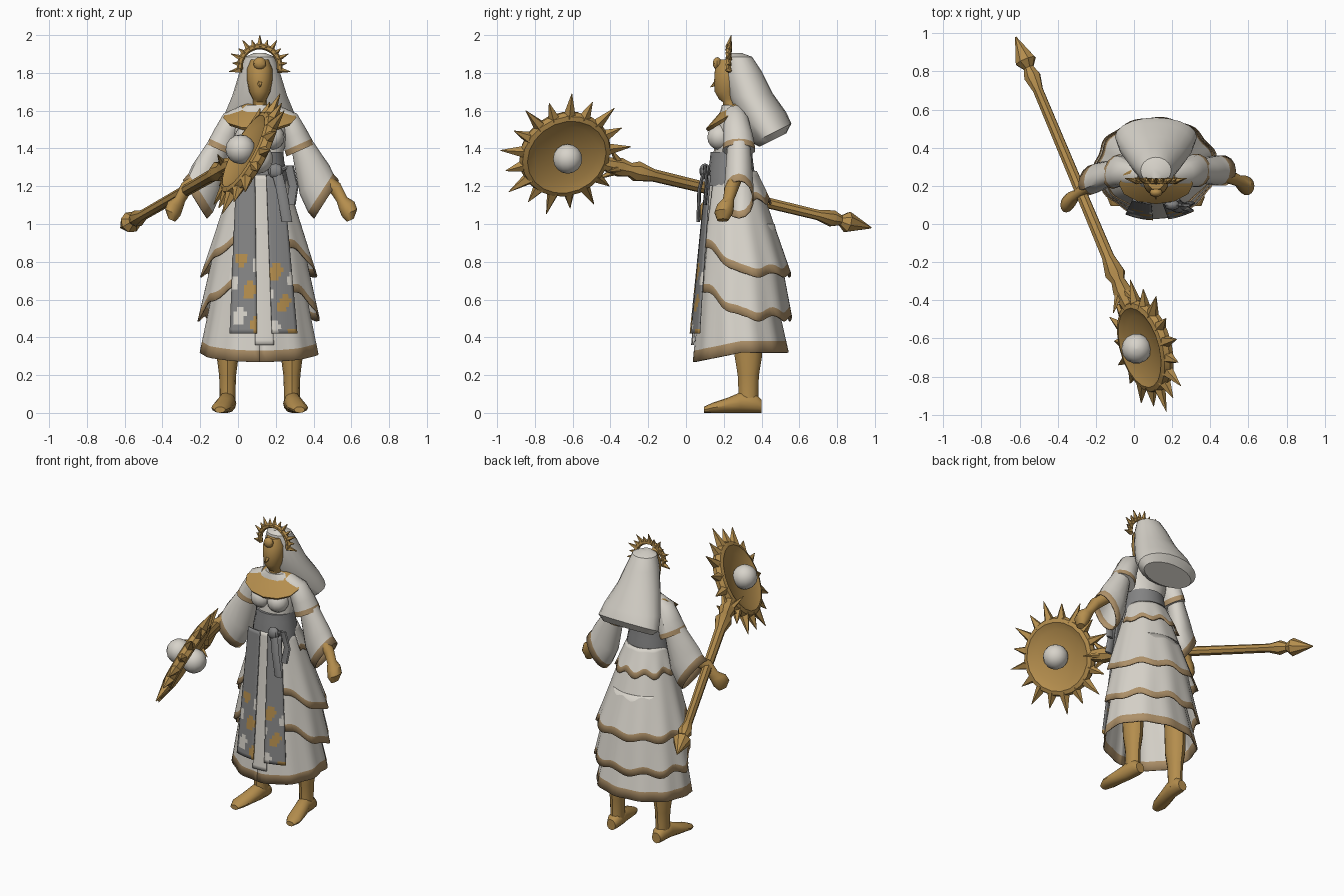
import bpy, bmesh
from math import sin, cos, pi, radians
from mathutils import Vector as V

if "Cube" in bpy.data.objects:
    bpy.data.objects.remove(bpy.data.objects["Cube"])


def material(name, rgb):
    m = bpy.data.materials.new(name)
    m.use_nodes = True
    m.diffuse_color = (*rgb, 1)
    m.node_tree.nodes["Principled BSDF"].inputs["Base Color"].default_value = (*rgb, 1)
    return m


GOLD = material("gold", (0.46, 0.27, 0.075))
WHITE = material("ivory cloth", (0.68, 0.65, 0.59))
TAN = material("tan trim", (0.42, 0.28, 0.14))
GREY = material("grey cloth", (0.23, 0.23, 0.23))
CX = 0.115
made = []


def build(name, verts, faces, mats, index=None, thick=0):
    me = bpy.data.meshes.new(name)
    me.from_pydata([tuple(v) for v in verts], [], faces)
    for m in mats:
        me.materials.append(m)
    for p in me.polygons:
        p.material_index = index[p.index] if index else 0
    bm = bmesh.new()
    bm.from_mesh(me)
    bmesh.ops.recalc_face_normals(bm, faces=bm.faces)
    bm.to_mesh(me)
    bm.free()
    ob = bpy.data.objects.new(name, me)
    bpy.context.collection.objects.link(ob)
    if thick:
        mod = ob.modifiers.new("thickness", 'SOLIDIFY')
        mod.thickness = thick
    made.append(ob)
    return ob


def ring(c, rx, ry=None, axis=(0, 0, 1), n=16):
    c, a = V(c), V(axis).normalized()
    u = V((1, 0, 0)) if abs(a.y) > 0.95 else V((0, 1, 0)).cross(a).normalized()
    v = a.cross(u)
    ry = rx if ry is None else ry
    return [c + u * rx * cos(2 * pi * i / n) + v * ry * sin(2 * pi * i / n) for i in range(n)]


def part(name, pieces, mats, trim=0, caps=(True, True), thick=0):
    """Loft every list of rings; the last `trim` segments use the second material."""
    verts, faces, index = [], [], []
    for rings in pieces:
        base, n = len(verts), len(rings[0])
        verts += [p for r in rings for p in r]
        for k in range(len(rings) - 1):
            for i in range(n):
                j, a = (i + 1) % n, base + k * n
                faces.append((a + i, a + j, a + n + j, a + n + i))
                index.append(1 if k >= len(rings) - 1 - trim else 0)
        for cap, start in zip(caps, (base, base + (len(rings) - 1) * n)):
            if cap:
                faces.append(tuple(range(start, start + n)))
                index.append(0)
    return build(name, verts, faces, mats, index, thick)


def tube(points, radii, n=8):
    pts = [V(p) for p in points]
    last = len(pts) - 1
    return [ring(p, r, None, pts[min(i + 1, last)] - pts[max(i - 1, 0)], n)
            for i, (p, r) in enumerate(zip(pts, radii))]


def cone(a, b, r, n=5):
    return tube([a, b], [r, 0.002], n)


def ball(c, r, sx=1, sy=1, n=14):
    return [ring((c[0], c[1], c[2] - r * cos(t * pi / 8)), r * sx * sin(t * pi / 8) + 0.001,
                 r * sy * sin(t * pi / 8) + 0.001, n=n) for t in range(9)]


def cloth(name, top, low, front_hem, back_hem, arc, trim=0.05, wave=0.0):
    """Hanging cloth between two ellipses (z, rx, ry, cy); angle zero is the front."""
    full, cols, rows = arc[0] == 0, 60, 7
    verts, faces, index = [], [], []
    for k in range(rows + 1):
        for i in range(cols + 1):
            a = radians(arc[0] + (arc[1] - arc[0]) * i / cols)
            hem = back_hem + (front_hem - back_hem) * max(0, cos(a)) + wave * sin(9 * a)
            z = hem + trim * (rows - k) if k >= rows - 1 else top[0] + (hem + trim - top[0]) * k / (rows - 1)
            t = (top[0] - z) / (top[0] - low[0])
            rx, ry, cy = [p + (q - p) * t for p, q in zip(top[1:], low[1:])]
            f = 1 + 0.02 * t * sin(11 * a)
            verts.append((CX + rx * f * sin(a), cy - ry * f * cos(a), z))
            if k < rows and i < cols:
                s = k * (cols + 1) + i
                faces.append((s, s + 1, s + cols + 2, s + cols + 1))
                index.append(int(k == rows - 1))
    return build(name, verts, faces, [WHITE, TAN], index, 0.008)


# Dress: long skirt, two open overskirts, back frill
cloth("long_skirt", (1.28, 0.12, 0.1, 0.23), (0.28, 0.32, 0.255, 0.295), 0.27, 0.32, (0, 360), 0.06)
cloth("upper_overskirt", (1.28, 0.13, 0.12, 0.25), (0.72, 0.31, 0.265, 0.295), 0.92, 0.73, (34, 326), 0.045, 0.012)
cloth("lower_overskirt", (1.0, 0.21, 0.19, 0.28), (0.5, 0.32, 0.265, 0.295), 0.68, 0.5, (32, 328), 0.045, 0.015)
cloth("back_frill", (1.28, 0.135, 0.125, 0.25), (1.1, 0.2, 0.19, 0.27), 1.14, 1.12, (85, 275), 0.035, 0.015)

# Torso, bust and belt
torso = [(1.2, 0.14, 0.11, 0.24), (1.34, 0.115, 0.095, 0.24), (1.46, 0.145, 0.1, 0.25),
         (1.57, 0.16, 0.085, 0.26), (1.63, 0.07, 0.06, 0.25)]
part("torso", [[ring((CX, cy, z), rx, ry) for z, rx, ry, cy in torso]], [WHITE])
part("bust", [ball((CX + s * 0.062, 0.18, 1.46), 0.068) for s in (-1, 1)], [WHITE])
belt = [(1.2, 0.148, 0.128), (1.26, 0.145, 0.125), (1.33, 0.13, 0.115), (1.38, 0.125, 0.11)]
part("belt", [[ring((CX, 0.24, z), rx, ry) for z, rx, ry in belt]], [GREY])

# Patterned front panels and plain middle strip
def panel(name, top, low, z0, z1, mats, lift):
    cols, rows = 8, 36
    verts, faces, index = [], [], []
    for k in range(rows + 1):
        t = k / rows
        for i in range(cols + 1):
            l, r = [p + (q - p) * t for p, q in zip(top, low)]
            x, z = l + (r - l) * i / cols, z0 + (z1 - z0) * t
            verts.append((x, 0.112 - 0.085 * t + 1.2 * (x - CX) ** 2 - lift, z))
            if k < rows and i < cols:
                s = k * (cols + 1) + i
                faces.append((s, s + 1, s + cols + 2, s + cols + 1))
                n = sin(38 * x + 9 * z) + sin(31 * z - 22 * x + 1)
                patch = 1 if n > 1.05 else 2 if n < -1.1 else 0
                index.append(patch if len(mats) > 1 and z < 0.86 else 0)
    build(name, verts, faces, mats, index, 0.009)


panel("right_front_panel", (-0.01, 0.09), (-0.045, 0.1), 1.26, 0.42, [GREY, GOLD, WHITE], 0.008)
panel("left_front_panel", (0.15, 0.24), (0.18, 0.315), 1.26, 0.42, [GREY, GOLD, WHITE], 0.008)
panel("middle_strip", (0.08, 0.16), (0.09, 0.19), 1.26, 0.36, [WHITE], 0.0)

# Sash knot and ribbons
def ribbon(points, w):
    return [ring(p, w, 0.01, (0, 0, 1), 8) for p in points]


part("sash", [ball((0.2, 0.1, 1.28), 0.04, 1, 0.7, 8),
              ribbon([(0.2, 0.1, 1.3), (0.23, 0.07, 1.18), (0.26, 0.065, 1.01)], 0.028),
              ribbon([(0.2, 0.1, 1.27), (0.27, 0.1, 1.31), (0.295, 0.11, 1.2), (0.28, 0.1, 1.1)], 0.025)], [GREY])

# Wide tilted collar
tilt = (0, -0.5, 0.86)
part("collar", [[ring((CX, 0.215, 1.548), 0.18, 0.115, tilt, 12), ring((CX, 0.21, 1.565), 0.195, 0.122, tilt, 12),
                 ring((CX, 0.235, 1.625), 0.07, 0.06, tilt, 12)]], [GOLD])

# Head with nose, neck and brow ornament
head = [(1.56, 0.045, 0.045, 0.25), (1.645, 0.035, 0.04, 0.235), (1.66, 0.036, 0.05, 0.225), (1.7, 0.056, 0.068, 0.22),
        (1.76, 0.067, 0.073, 0.222), (1.82, 0.068, 0.075, 0.228), (1.87, 0.05, 0.06, 0.24)]
part("head", [[ring((CX, cy, z), rx, ry) for z, rx, ry, cy in head],
              cone((CX, 0.165, 1.75), (CX, 0.13, 1.725), 0.018)], [GOLD])
part("brow_ornament", [ball((CX, 0.165, 1.85), 0.033, 1, 0.7, 10)], [GOLD])

# Veil flowing down the back
veil = [(0.265, 1.905, 0.03, 0.03, 0), (0.28, 1.885, 0.08, 0.07, 0), (0.3, 1.81, 0.105, 0.1, 0),
        (0.345, 1.68, 0.145, 0.115, 0.1), (0.41, 1.56, 0.195, 0.125, 0.25), (0.455, 1.48, 0.215, 0.115, 0.5),
        (0.46, 1.445, 0.18, 0.08, 0.5)]
part("veil", [[ring((CX, cy, z), rx, ry, (0, -s, 1), 20) for cy, z, rx, ry, s in veil]], [WHITE])

# Sunburst crown
def fan(r, deg, y):
    return (CX + r * cos(radians(deg)), y, 1.835 + r * sin(radians(deg)))


crown = [tube([fan(0.105, d, 0.225) for d in range(-10, 191, 10)], [0.016] * 21, 6)]
for i in range(13):
    d = -10 + 200 * i / 12
    crown.append(cone(fan(0.1, d, 0.225), fan(0.165 if i % 2 == 0 else 0.145, d, 0.24), 0.019))
part("crown", crown, [GOLD])

# Arms: short cape sleeve, bell sleeve, forearm and hand
def arm_parts(side, word):
    def place(p):
        off = p.x - CX
        if side > 0:
            return p
        return V((CX - off * 0.97, p.y - max(0, off - 0.2) * 0.32, p.z))

    def arm(name, rows, mats, trim=0, caps=(True, True), thick=0):
        rings = [[place(q) for q in ring(c, rx, ry, ax, 14)] for c, rx, ry, ax in rows]
        part(word + name, [rings], mats, trim, caps, thick)

    down, out = (0.4, 0, -0.9), (0.84, 0, -0.55)
    arm("cape_sleeve", [((0.2, 0.26, 1.59), 0.04, 0.05, (1, 0, -0.4)), ((0.26, 0.265, 1.56), 0.058, 0.065, down),
                        ((0.3, 0.275, 1.47), 0.07, 0.08, down), ((0.318, 0.28, 1.42), 0.078, 0.085, down),
                        ((0.33, 0.28, 1.39), 0.08, 0.088, down)], [WHITE, TAN], 1)
    arm("bell_sleeve", [((0.33, 0.28, 1.44), 0.055, 0.06, down), ((0.37, 0.28, 1.34), 0.078, 0.068, down),
                        ((0.405, 0.28, 1.235), 0.11, 0.075, (0.7, 0, -0.7)), ((0.437, 0.28, 1.165), 0.122, 0.08, out),
                        ((0.468, 0.28, 1.13), 0.122, 0.08, out)], [WHITE, TAN], 1, (True, False), 0.008)
    arm("forearm_and_hand", [((0.4, 0.28, 1.28), 0.035, 0.035, down), ((0.52, 0.24, 1.185), 0.038, 0.036, out),
                             ((0.55, 0.225, 1.13), 0.03, 0.03, down), ((0.575, 0.21, 1.1), 0.045, 0.045, down),
                             ((0.59, 0.2, 1.06), 0.045, 0.05, down), ((0.595, 0.195, 1.02), 0.02, 0.03, down)], [GOLD])


arm_parts(1, "left_")
arm_parts(-1, "right_")

# Legs and boots
for side, word in ((1, "left_boot"), (-1, "right_boot")):
    x = CX + side * 0.17
    leg = [(0.04, 0.042), (0.12, 0.042), (0.2, 0.045), (0.3, 0.058), (0.4, 0.06), (0.6, 0.065)]
    foot = [(0.4, 0.032, 0.035, 0), (0.37, 0.046, 0.05, 0), (0.29, 0.046, 0.055, 0.005), (0.22, 0.05, 0.04, 0.02),
            (0.14, 0.05, 0.027, 0.036), (0.095, 0.028, 0.016, 0.04)]
    part(word, [[ring((x, 0.33, z), r, r * 1.25, n=12) for z, r in leg],
                [ring((x + side * dx, y, rz), rx, rz, (0, -1, 0), 12) for y, rx, rz, dx in foot]], [GOLD])

# Staff: pointed shaft ending in a spiked sun disc
tip, hub = V((-0.62, 0.98, 0.98)), V((0.06, -0.64, 1.37))
d = (hub - tip).normalized()
face = V((-0.87, -0.2, 0.45))
face = (face - d * face.dot(d)).normalized()
side = face.cross(d)
length = (hub - tip).length
shaft = [(0, 0.004), (0.14, 0.058), (0.18, 0.028), (0.23, 0.046), (0.31, 0.028), (0.8, 0.03), (1.28, 0.034),
         (1.38, 0.056), (1.42, 0.038), (1.48, 0.052), (1.58, 0.035)]
part("staff_shaft", [tube([tip + d * s for s, r in shaft], [r for s, r in shaft], 8)], [GOLD])
neck = tip + d * 1.46
prongs = [cone(neck, neck + d * 0.12 + q * 0.1, 0.03) for q in (side, -side, face, -face)]
part("staff_prongs", prongs, [GOLD])
rim = [(-0.006, 0.04), (-0.014, 0.17), (-0.036, 0.215), (-0.028, 0.24), (0, 0.25),
       (0.028, 0.24), (0.036, 0.215), (0.014, 0.17), (0.006, 0.04)]
part("sun_disc", [[ring(hub + face * h, r, None, face, 20) for h, r in rim]], [GOLD])
spikes = []
for i in range(1, 17):
    a = 2 * pi * i / 17
    ray = -d * cos(a) + side * sin(a)
    spikes.append(cone(hub + ray * 0.225, hub + ray * (0.36 if i % 2 else 0.33), 0.036))
part("sun_spikes", spikes, [GOLD])
part("sun_orb", [ball(hub + face * s * 0.055, 0.078) for s in (-1, 1)], [WHITE])

# Smooth shading with crisp edges
bpy.ops.object.select_all(action='DESELECT')
for ob in made:
    ob.select_set(True)
bpy.context.view_layer.objects.active = made[0]
bpy.ops.object.shade_smooth_by_angle(angle=radians(35))
